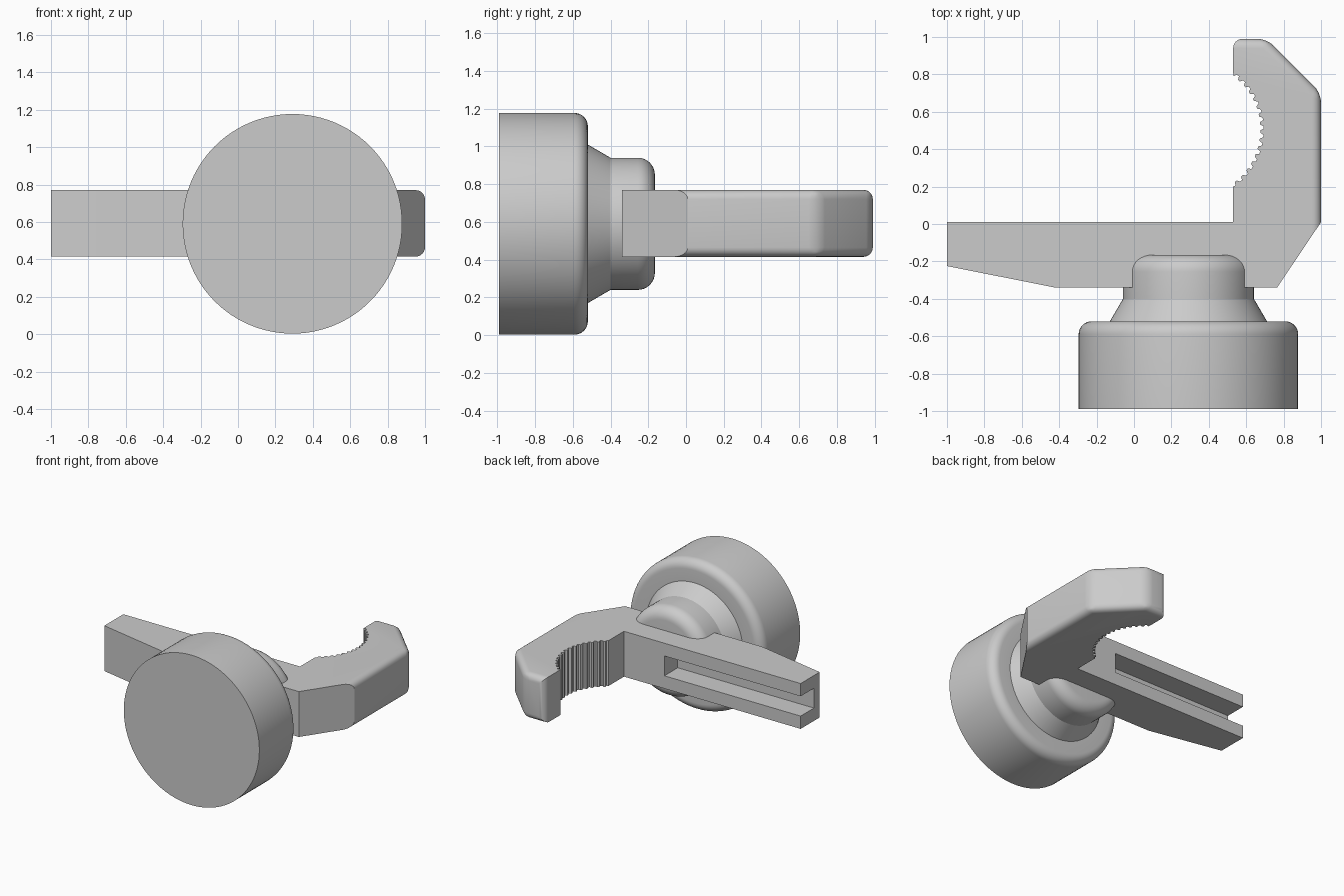
import bpy, bmesh
from math import sin, cos, asin, pi, tau
from mathutils import Vector

if "Cube" in bpy.data.objects:
    bpy.data.objects.remove(bpy.data.objects["Cube"])


def finish(bm, name):
    bmesh.ops.recalc_face_normals(bm, faces=bm.faces)
    mesh = bpy.data.meshes.new(name)
    bm.to_mesh(mesh)
    bm.free()
    obj = bpy.data.objects.new(name, mesh)
    bpy.context.collection.objects.link(obj)
    return obj


def activate(obj):
    bpy.ops.object.select_all(action='DESELECT')
    obj.select_set(True)
    bpy.context.view_layer.objects.active = obj


def prism(points, z0, z1):
    bm = bmesh.new()
    face = bm.faces.new([bm.verts.new((x, y, z0)) for x, y in points])
    ext = bmesh.ops.extrude_face_region(bm, geom=[face])
    top = [v for v in ext['geom'] if isinstance(v, bmesh.types.BMVert)]
    bmesh.ops.translate(bm, verts=top, vec=(0, 0, z1 - z0))
    bmesh.ops.recalc_face_normals(bm, faces=bm.faces)
    return bm


def fillet(r, y, rad, steps=8):
    # quarter round from the side wall to the end face, corner at (r, y)
    return [(r - rad + rad * cos(i / steps * pi / 2),
             y - rad + rad * sin(i / steps * pi / 2)) for i in range(steps + 1)]


# Serrated grip: square teeth along a circular arc
R, CX, CY, TEETH = 0.365, 0.32, 0.505, 16
half = asin(0.303 / R)
grip = []
for i in range(TEETH):
    for f, dr in ((0.1, 0.008), (0.4, 0.008), (0.6, -0.009), (0.9, -0.009)):
        a = -half + 2 * half * (i + f) / TEETH
        grip.append((CX + (R + dr) * cos(a), CY + (R + dr) * sin(a)))
grip = [p for p in grip if p[0] > 0.532]

# Hooked arm
outline = ([(-1, 0.01), (0.53, 0.01), (0.53, 0.2)] + grip +
           [(0.53, 0.81), (0.53, 0.99), (0.71, 0.99), (1, 0.7), (1, 0.01),
            (0.765, -0.34), (-0.42, -0.34), (-1, -0.225)])
bm = prism(outline, 0.415, 0.77)

# Rounded outer rim of the hook
rim = [Vector(p) for p in ((0.53, 0.99), (0.71, 0.99), (1, 0.7), (1, 0.01))]


def rim_index(v):
    for i, p in enumerate(rim):
        if (v.co.xy - p).length < 1e-4:
            return i
    return -1


edges = []
for e in bm.edges:
    a, b = (rim_index(v) for v in e.verts)
    if a >= 0 and b >= 0 and not a == b == 3:
        edges.append(e)
bmesh.ops.bevel(bm, geom=edges, offset=0.05, segments=6, profile=0.5,
                affect='EDGES', clamp_overlap=False)
arm = finish(bm, "hook_arm")

# Slot open at the free end of the arm
cutter = finish(prism([(-1.2, -0.155), (0.18, -0.155), (0.18, 0.2), (-1.2, 0.2)],
                      0.515, 0.67), "slot_cutter")
cutter.hide_render = True
mod = arm.modifiers.new("slot", 'BOOLEAN')
mod.operation = 'DIFFERENCE'
mod.solver = 'EXACT'
mod.object = cutter
activate(arm)
bpy.ops.object.modifier_apply(modifier=mod.name)
bpy.data.objects.remove(cutter)
bpy.ops.object.shade_smooth_by_angle(angle=0.5)

# Turned knob, revolved about the y axis
profile = ([(0, -0.99), (0.587, -0.99)] + fillet(0.587, -0.52, 0.07) +
           [(0.42, -0.52), (0.35, -0.4)] + fillet(0.35, -0.165, 0.09) + [(0, -0.165)])
bm = bmesh.new()
verts = [bm.verts.new((r, y, 0)) for r, y in profile]
lines = [bm.edges.new(pair) for pair in zip(verts, verts[1:])]
bmesh.ops.spin(bm, geom=verts + lines, cent=(0, 0, 0), axis=(0, 1, 0),
               angle=tau, steps=96)
bmesh.ops.remove_doubles(bm, verts=bm.verts, dist=1e-4)
bmesh.ops.translate(bm, verts=bm.verts, vec=(0.291, 0, 0.59))
knob = finish(bm, "round_knob")
activate(knob)
bpy.ops.object.shade_smooth_by_angle(angle=0.45)
